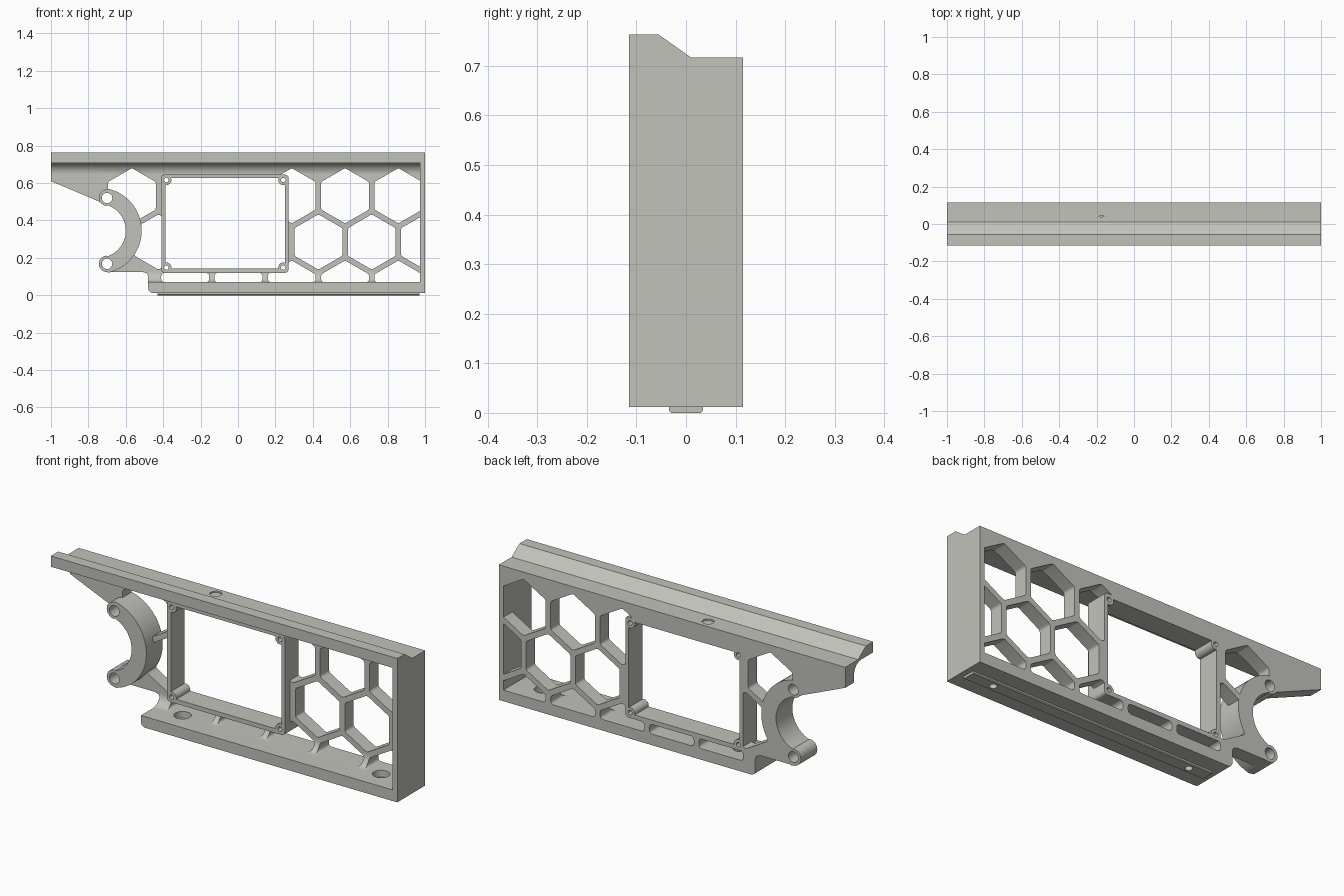
import bpy, bmesh, math
from mathutils import Vector

if "Cube" in bpy.data.objects:
    bpy.data.objects.remove(bpy.data.objects["Cube"])

grey = bpy.data.materials.new("warm_grey")
grey.diffuse_color = (0.54, 0.54, 0.50, 1)
grey.use_nodes = True
grey.node_tree.nodes["Principled BSDF"].inputs["Base Color"].default_value = grey.diffuse_color
BACK, PLATE = 0.115, 0.042       # back face and front of the thin web


def prism(name, pts, lo, hi, axis="y"):
    """Extrude a 2D outline along one axis."""
    place = {"x": lambda a, b, d: (d, a, b),
             "y": lambda a, b, d: (a, d, b),
             "z": lambda a, b, d: (a, b, d)}[axis]
    bm = bmesh.new()
    face = bm.faces.new([bm.verts.new(place(a, b, lo)) for a, b in pts])
    ext = bmesh.ops.extrude_face_region(bm, geom=[face])
    verts = [v for v in ext["geom"] if isinstance(v, bmesh.types.BMVert)]
    bmesh.ops.translate(bm, verts=verts, vec=Vector(place(0, 0, hi - lo)))
    bmesh.ops.recalc_face_normals(bm, faces=bm.faces)
    mesh = bpy.data.meshes.new(name)
    bm.to_mesh(mesh)
    bm.free()
    ob = bpy.data.objects.new(name, mesh)
    bpy.context.collection.objects.link(ob)
    mesh.materials.append(grey)
    return ob


def arc(cx, cy, r, a0, a1, n=16):
    return [(cx + r * math.cos(math.radians(a0 + (a1 - a0) * i / n)),
             cy + r * math.sin(math.radians(a0 + (a1 - a0) * i / n))) for i in range(n + 1)]


def circle(cx, cy, r, n=24):
    return arc(cx, cy, r, 0, 360, n)[:-1]


def rect(x0, x1, z0, z1):
    return [(x0, z0), (x1, z0), (x1, z1), (x0, z1)]


def rounded(pts, r, n=4):
    """Round every corner of a convex outline."""
    out = []
    for i, p in enumerate(pts):
        p = Vector(p)
        a = (Vector(pts[i - 1]) - p).normalized()
        b = (Vector(pts[(i + 1) % len(pts)]) - p).normalized()
        t = r / math.tan(a.angle(b) / 2)
        p0, p2 = p + a * t, p + b * t
        for k in range(n + 1):
            s = k / n
            out.append(tuple(p0 * (1 - s) ** 2 + p * 2 * s * (1 - s) + p2 * s * s))
    return out


def cut(ob, cutters):
    for c in cutters:
        m = ob.modifiers.new("cut", "BOOLEAN")
        m.operation, m.solver, m.object = "DIFFERENCE", "EXACT", c
        bpy.context.view_layer.objects.active = ob
        bpy.ops.object.modifier_apply(modifier=m.name)


# hexagon cutters: three staggered rows
PITCH, APO, FLOOR = 0.285, 0.128, 0.07
RAD = APO / math.cos(math.radians(30))


def hexagon(cx, cz):
    pts = [(cx + RAD * math.cos(math.radians(30 + 60 * i)),
            cz + RAD * math.sin(math.radians(30 + 60 * i))) for i in range(6)]
    if cz < 0.1:                 # bottom row stops at the floor
        pts = [(cx - APO, FLOOR), (cx + APO, FLOOR)] + [p for p in pts if p[1] > FLOOR]
    return prism("hex_cutter", rounded(pts, 0.018), -0.2, 0.2)


low = [hexagon(0.5725 + PITCH * i, 0.038) for i in (-3, -2, -1, 0, 1)]
mid = [hexagon(0.43 + PITCH * i, 0.285) for i in (-3, 0, 1, 2)]
high = [hexagon(0.5725 + PITCH * i, 0.532) for i in (-4, -1, 0, 1)]
window = prism("window_cutter", rect(-0.40, 0.26, 0.13, 0.64), -0.2, 0.2)
pivots = [prism("pivot_cutter", circle(-0.70, z, 0.028), -0.2, 0.2) for z in (0.52, 0.168)]

# back web with the nose and the round bite
bite = arc(-0.745, 0.345, 0.145, 70, -70)
outline = ([(-1, 0.71), (-1, 0.61)] + bite + arc(-0.70, 0.168, 0.043, 90, 270, 10)
           + [(-0.51, 0.125), (-0.487, 0.117), (-0.478, 0.095), (-0.478, 0.05),
              (0.99, 0.05), (0.99, 0.71)])
web = prism("honeycomb_web", outline, PLATE, BACK)
cut(web, low + mid + high + [window] + pivots)

# crescent clamp with two rounded ends
crescent = prism("crescent_bracket",
                 arc(-0.745, 0.345, 0.23, 76, -76, 28)
                 + arc(-0.70, 0.168, 0.044, 265, 95, 12)
                 + bite[::-1]
                 + arc(-0.70, 0.522, 0.044, 265, 95, 12), -0.02, BACK)
cut(crescent, pivots)

# top rail with stepped crest and filleted underside
FR = 0.057
rail = prism("top_rail",
             [(-0.115, 0.763), (-0.055, 0.763), (0.01, 0.717), (BACK, 0.717), (BACK, 0.65)]
             + arc(PLATE - FR, 0.707 - FR, FR, 0, 90, 8) + [(-0.115, 0.707)], -1, 1, "x")
rail_hole = prism("rail_hole_cutter", circle(-0.175, 0.067, 0.029), 0.67, 0.8, "z")
cut(rail, high + [rail_hole])

# bottom rail with filleted top and rounded left corner
base = prism("bottom_rail",
             [(-0.115, 0.012), (BACK, 0.012), (BACK, FLOOR + FR)]
             + arc(PLATE - FR, FLOOR + FR, FR, 0, -90, 8) + [(-0.115, FLOOR)], -0.48, 1, "x")
bm = bmesh.new()
bm.from_mesh(base.data)
corner = [e for e in bm.edges if all(v.co.x < -0.4 and v.co.z < 0.02 for v in e.verts)]
bmesh.ops.bevel(bm, geom=corner, offset=0.025, segments=5, profile=0.5, affect="EDGES")
bm.to_mesh(base.data)
bm.free()
foot = prism("foot_strip", [(-0.03, 0), (0.03, 0), (0.034, 0.004), (0.034, 0.014),
                            (-0.034, 0.014), (-0.034, 0.004)], -0.43, 0.97, "x")
bolts = [prism("bolt_cutter", circle(x, 0, 0.018), -0.1, 0.2, "z") for x in (-0.32, 0.826)]
sinks = [prism("sink_cutter", circle(x, 0, 0.042), 0.035, 0.2, "z") for x in (-0.32, 0.826)]
cut(base, low + bolts + sinks)
cut(foot, bolts)

# solid end wall
prism("end_wall", rect(0.973, 1, 0.012, 0.717), -0.115, BACK)

# window frame with screw bosses in its corners
frame = prism("window_frame", rounded(rect(-0.41, 0.27, 0.12, 0.645), 0.02), 0, BACK)
opening = prism("opening_cutter", rect(-0.388, 0.25, 0.143, 0.626), -0.2, 0.2)
cut(frame, [opening])
spots = [(x, z) for x in (-0.383, 0.242) for z in (0.148, 0.616)]
screws = [prism("screw_cutter", circle(x, z, 0.012, 16), -0.2, 0.2) for x, z in spots]
cut(frame, screws)
for (x, z), s in zip(spots, screws):
    cut(prism("screw_boss", circle(x, z, 0.027), 0, BACK), [s])

# remove cutters, smooth the rounded surfaces
for ob in list(bpy.data.objects):
    if "cutter" in ob.name:
        bpy.data.objects.remove(ob)
bpy.ops.object.select_all(action="DESELECT")
for ob in bpy.data.objects:
    ob.select_set(True)
    bpy.context.view_layer.objects.active = ob
bpy.ops.object.shade_smooth_by_angle(angle=math.radians(30))
